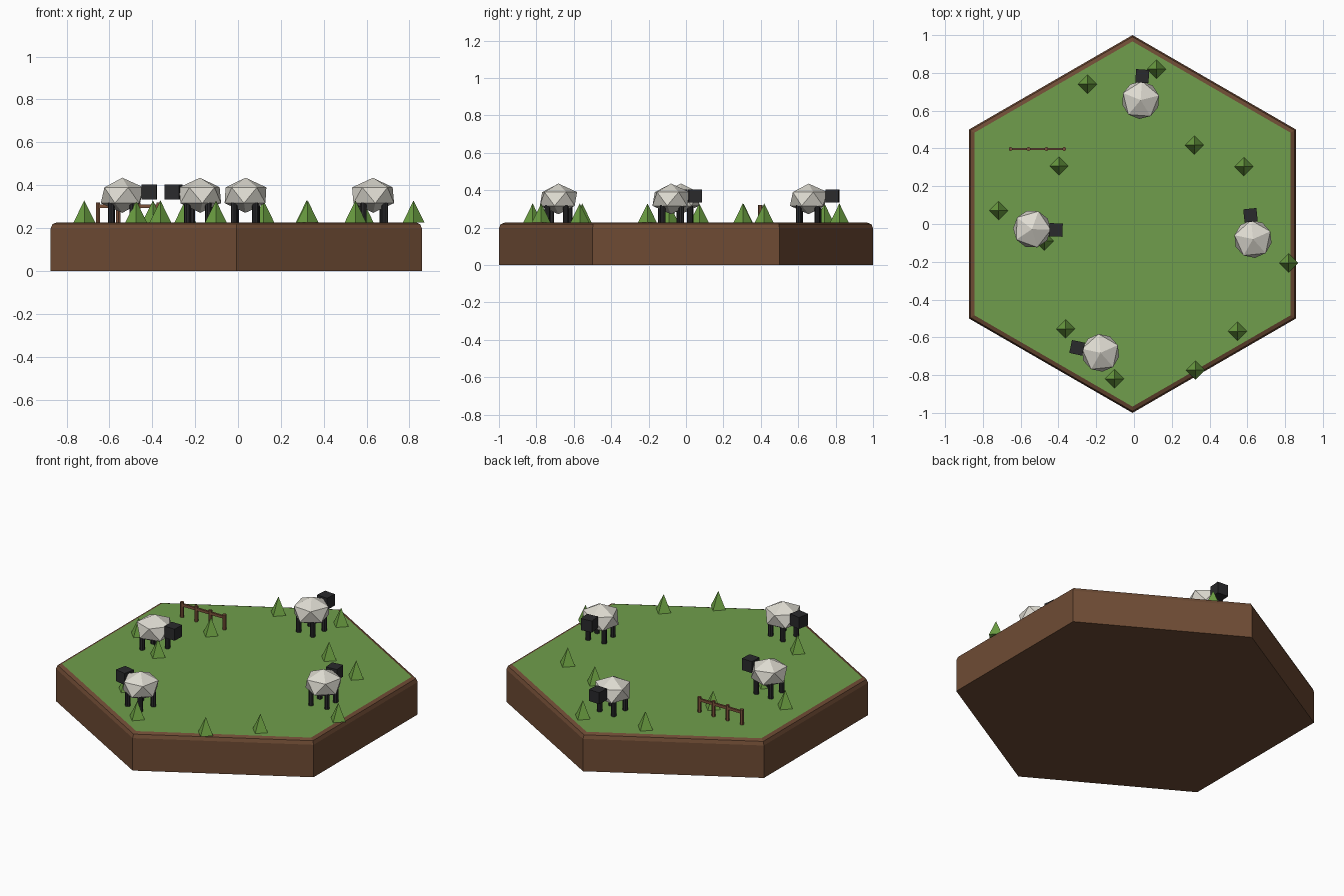
import bpy, bmesh, math
from mathutils import Matrix, Vector

if "Cube" in bpy.data.objects:
    bpy.data.objects.remove(bpy.data.objects["Cube"])

GROUND = 0.227


def material(name, r, g, b):
    lin = [(c / 255 / 12.92) if c < 10 else ((c / 255 + 0.055) / 1.055) ** 2.4 for c in (r, g, b)]
    m = bpy.data.materials.new(name)
    m.diffuse_color = (*lin, 1)
    m.use_nodes = True
    m.node_tree.nodes["Principled BSDF"].inputs["Base Color"].default_value = m.diffuse_color
    return m


EARTH = material("earth_brown", 110, 75, 52)
GRASS = material("grass_green", 112, 158, 76)
LEAF = material("tuft_green", 108, 160, 66)
WOOL = material("wool_white", 222, 219, 209)
DARK = material("dark_grey", 42, 42, 44)
WOOD = material("fence_brown", 124, 82, 58)


def finish(name, bm, *mats):
    bmesh.ops.recalc_face_normals(bm, faces=bm.faces)
    mesh = bpy.data.meshes.new(name)
    bm.to_mesh(mesh)
    bm.free()
    for m in mats:
        mesh.materials.append(m)
    ob = bpy.data.objects.new(name, mesh)
    bpy.context.collection.objects.link(ob)
    return ob


def post(bm, x, y, z0, z1, r, sides):
    bmesh.ops.create_cone(bm, cap_ends=True, segments=sides, radius1=r, radius2=r, depth=z1 - z0,
                          matrix=Matrix.Translation((x, y, (z0 + z1) / 2)))


# Hexagonal earth slab with a rounded upper rim and grass top
bm = bmesh.new()
rings = []
for inset, z in ((0, 0), (0, 0.197), (0.008, 0.218), (0.029, GROUND)):
    r = 1 - inset / math.cos(math.pi / 6)
    rings.append([bm.verts.new((-0.008 + r * math.sin(i * math.pi / 3), r * math.cos(i * math.pi / 3), z))
                  for i in range(6)])
for a, b in zip(rings, rings[1:]):
    for i in range(6):
        j = (i + 1) % 6
        bm.faces.new((a[i], a[j], b[j], b[i]))
bm.faces.new(rings[0])
bm.faces.new(rings[-1]).material_index = 1
finish("ground_slab", bm, EARTH, GRASS)

# Sheep: position and heading in degrees
SHEEP = [(-0.54, -0.027, -2), (-0.177, -0.682, 168), (0.035, 0.656, 86), (0.63, -0.08, 96)]
for n, (x, y, heading) in enumerate(SHEEP, 1):
    place = Matrix.Translation((x, y, 0)) @ Matrix.Rotation(math.radians(heading), 4, 'Z')

    # Faceted wool body
    bm = bmesh.new()
    bmesh.ops.create_icosphere(bm, subdivisions=1, radius=1)
    bmesh.ops.scale(bm, vec=(0.112, 0.112, 0.082), verts=bm.verts)
    bmesh.ops.translate(bm, vec=(0, 0, 0.353), verts=bm.verts)
    finish(f"sheep_body_{n}", bm, WOOL).matrix_world = place

    # Cube head
    bm = bmesh.new()
    bmesh.ops.create_cube(bm, size=0.07, matrix=Matrix.Translation((0.127, 0, 0.368)))
    finish(f"sheep_head_{n}", bm, DARK).matrix_world = place

    # Four legs
    bm = bmesh.new()
    for lx in (-0.05, 0.05):
        for ly in (-0.05, 0.05):
            post(bm, lx, ly, GROUND - 0.002, 0.32, 0.015, 8)
    finish(f"sheep_legs_{n}", bm, DARK).matrix_world = place

# Four-sided grass tufts
TUFTS = [(0.119, 0.82), (-0.246, 0.74), (0.32, 0.418), (0.582, 0.304), (-0.397, 0.307), (-0.717, 0.071),
         (-0.475, -0.09), (0.819, -0.206), (-0.362, -0.555), (0.548, -0.568), (0.325, -0.774), (-0.103, -0.82)]
for n, (x, y) in enumerate(TUFTS, 1):
    bm = bmesh.new()
    bmesh.ops.create_cone(bm, cap_ends=True, segments=4, radius1=0.05, radius2=0, depth=0.102,
                          matrix=Matrix.Translation((x, y, GROUND + 0.051)))
    bmesh.ops.remove_doubles(bm, verts=bm.verts, dist=1e-5)
    finish(f"grass_tuft_{n}", bm, LEAF)

# Fence posts and rail
bm = bmesh.new()
for i in range(4):
    post(bm, -0.653 + i * 0.0945, 0.397, GROUND - 0.002, 0.32, 0.011, 6)
finish("fence_posts", bm, WOOD)
bm = bmesh.new()
bmesh.ops.create_cube(bm, size=1)
bmesh.ops.scale(bm, vec=(0.30, 0.012, 0.016), verts=bm.verts)
bmesh.ops.translate(bm, vec=(-0.511, 0.397, 0.302), verts=bm.verts)
finish("fence_rail", bm, WOOD)
